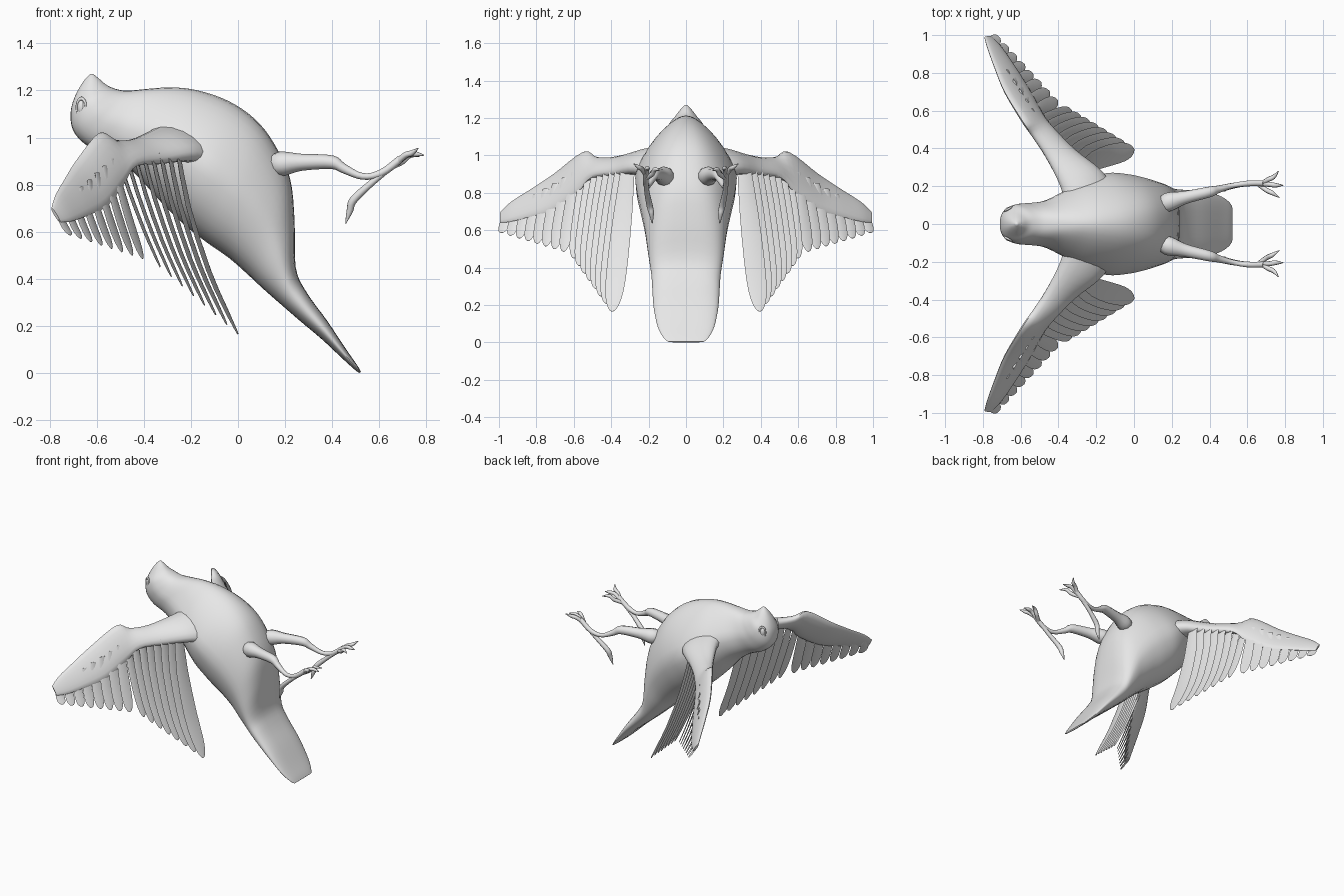
import bpy, bmesh, math
from mathutils import Vector as V

if "Cube" in bpy.data.objects:
    bpy.data.objects.remove(bpy.data.objects["Cube"])

grey = bpy.data.materials.new("plumage_grey")
grey.diffuse_color = (0.8, 0.8, 0.8, 1)
grey.use_nodes = True
grey.node_tree.nodes["Principled BSDF"].inputs["Base Color"].default_value = grey.diffuse_color


def catmull(p0, p1, p2, p3, t):
    return 0.5 * (2 * p1 + (p2 - p0) * t + (2 * p0 - 5 * p1 + 4 * p2 - p3) * t * t
                  + (3 * p1 - p0 - 3 * p2 + p3) * t ** 3)


def loft(name, sections, sides=16, steps=4, angle=50):
    """Skin smooth rings: (edge point, opposite point, side half-vector, squareness power, keel)."""
    sections = [tuple(s) + (1.0, 0.0)[len(s) - 3:] for s in sections]
    last = len(sections) - 1
    rings = []
    for i in range(last):
        quad = [sections[max(0, min(last, i + k))] for k in (-1, 0, 1, 2)]
        for s in range(steps):
            rings.append([catmull(*[q[j] for q in quad], s / steps) for j in range(5)])
    rings.append(list(sections[-1]))
    bm = bmesh.new()
    loops = []
    for a, b, side, power, keel in rings:
        mid, up = (a + b) / 2, (a - b) / 2
        loop = []
        for k in range(sides):
            ang = math.tau * k / sides
            c, s = math.cos(ang), math.sin(ang)
            s = math.copysign(abs(s) ** power, s) * (1 - keel * max(c, 0))
            loop.append(bm.verts.new(mid + up * c + side * s))
        loops.append(loop)
    for r0, r1 in zip(loops, loops[1:]):
        for k in range(sides):
            n = (k + 1) % sides
            bm.faces.new((r0[k], r0[n], r1[n], r1[k]))
    bm.faces.new(loops[0])
    bm.faces.new(loops[-1])
    bmesh.ops.recalc_face_normals(bm, faces=bm.faces)
    me = bpy.data.meshes.new(name)
    bm.to_mesh(me)
    bm.free()
    me.materials.append(grey)
    ob = bpy.data.objects.new(name, me)
    bpy.context.collection.objects.link(ob)
    bpy.context.view_layer.objects.active = ob
    for o in bpy.context.selected_objects:
        o.select_set(False)
    ob.select_set(True)
    bpy.ops.object.shade_smooth_by_angle(angle=math.radians(angle))
    return ob


def tube(name, points, radii, sides=10):
    """Tapered limb through a few points."""
    pts = [V(p) for p in points]
    secs = []
    for i, p in enumerate(pts):
        t = (pts[min(i + 1, len(pts) - 1)] - pts[max(i - 1, 0)]).normalized()
        u = t.cross(V((0, 1, 0))).normalized()
        secs.append((p + u * radii[i], p - u * radii[i], t.cross(u) * radii[i]))
    return loft(name, secs, sides)


def feather(name, base, tip, width_dir, half, bow):
    """Thin rounded blade, bowed towards the head."""
    axis = tip - base
    w = V(width_dir)
    w = (w - axis * (w.dot(axis) / axis.length_squared)).normalized()
    n = axis.cross(w).normalized()
    secs = []
    for t, f in ((0, .65), (.3, .9), (.65, 1), (.85, .9), (.95, .6), (.99, .28), (1, .05)):
        p = base + axis * t + V((-bow, 0, 0)) * math.sin(math.pi * t)
        secs.append((p + w * half * f, p - w * half * f, n * 0.006 * (1 - .6 * t)))
    return loft(name, secs, 8, 2)


# Body from beak to tail: belly x, z, back x, z, half width, squareness power, keel
body = [(-.615, 1.27, -.627, 1.27, .006, 1, 0), (-.59, 1.25, -.655, 1.24, .03, .9, .1),
        (-.56, 1.225, -.69, 1.18, .063, .85, .2), (-.53, 1.21, -.71, 1.11, .095, .8, .2),
        (-.49, 1.20, -.70, 1.03, .108, .8, .2), (-.45, 1.20, -.64, .965, .112, .8, .2),
        (-.38, 1.207, -.54, .92, .125, .85, .25), (-.28, 1.213, -.44, .85, .175, 1, .33),
        (-.17, 1.20, -.34, .74, .235, 1.02, .33), (-.04, 1.155, -.24, .64, .27, .95, .32),
        (.07, 1.08, -.14, .56, .264, .85, .25), (.15, .98, -.04, .49, .245, .8, .2),
        (.22, .83, .04, .42, .222, .75, .15), (.24, .65, .11, .355, .205, .65, .1),
        (.245, .45, .19, .285, .186, .6, .05), (.29, .345, .265, .22, .18, .6, 0),
        (.38, .22, .36, .14, .172, .6, 0), (.46, .10, .445, .06, .15, .6, 0),
        (.505, .035, .495, .015, .12, .7, 0), (.522, .006, .515, 0, .095, .7, 0)]
loft("body", [(V((a, 0, b)), V((c, 0, d)), V((0, w, 0)), p, k) for a, b, c, d, w, p, k in body],
     32, 4)

# Wing sections: leading edge, trailing edge, half thickness
wing = [((-.36, .08, 1.03), (-.08, .14, .88), .09), ((-.39, .20, 1.01), (-.17, .28, .92), .058),
        ((-.47, .36, .98), (-.31, .39, .90), .042), ((-.54, .47, .985), (-.43, .51, .88), .034),
        ((-.59, .545, 1.02), (-.485, .58, .80), .03), ((-.685, .70, .905), (-.555, .71, .71), .024),
        ((-.735, .82, .825), (-.635, .84, .67), .018), ((-.775, .93, .755), (-.705, .94, .645), .013),
        ((-.792, .99, .70), (-.755, .992, .64), .007)]

for s, label in ((-1, "near"), (1, "far")):
    def m(p):
        return V((p[0], p[1] * s, p[2]))

    # Wing arm and hand
    secs = []
    for i, (a, b, t) in enumerate(wing):
        span = m(wing[min(i + 1, 8)][0]) - m(wing[max(i - 1, 0)][0])
        n = span.cross(m(a) - m(b)).normalized()
        secs.append((m(a), m(b), n * t))
    loft("wing_" + label, secs, 16, 4)

    # Inner and outer flight feathers
    for i in range(8):
        t = i / 7
        feather(f"inner_feather_{label}_{i}",
                m((-.255, .31, .94)).lerp(m((-.51, .54, .92)), t),
                m((0, .395, .165)).lerp(m((-.33, .60, .45)), t),
                m((-.2, 1, 0)), .056 - .02 * t, .04 - .03 * t)
        feather(f"outer_feather_{label}_{i}",
                m((-.53, .59, .91)).lerp(m((-.765, .955, .70)), t),
                m((-.405, .655, .485)).lerp(m((-.71, .985, .585)), t),
                m((-.3, .8, -.3)), .038 - .008 * t, .008)

    # Thigh and shank
    tube("leg_" + label,
         [m(p) for p in ((.12, .08, .88), (.18, .115, .888), (.27, .14, .895), (.40, .17, .895),
                         (.45, .185, .868), (.53, .205, .835), (.61, .215, .85), (.69, .215, .91))],
         (.025, .052, .036, .029, .02, .014, .016, .016))
    # Hind toe
    tube("hind_toe_" + label,
         [m(p) for p in ((.66, .215, .885), (.57, .21, .81), (.49, .195, .735), (.475, .185, .69),
                         (.457, .18, .635))], (.014, .014, .017, .014, .002))
    # Front toes
    for i, path in enumerate((((.67, .21, .89), (.71, .235, .925), (.74, .25, .935), (.765, .28, .955)),
                              ((.67, .21, .89), (.715, .21, .925), (.75, .205, .93), (.79, .205, .925)),
                              ((.66, .21, .88), (.70, .18, .90), (.73, .165, .925), (.77, .14, .92)))):
        tube(f"front_toe_{label}_{i}", [m(p) for p in path], (.013, .013, .012, .002), 8)

    # Eye with a raised lid ring
    bpy.ops.mesh.primitive_uv_sphere_add(segments=16, ring_count=10, radius=1,
                                         location=(-.665, .074 * s, 1.128))
    eye = bpy.context.object
    eye.name = "eye_" + label
    eye.scale = (.018, .016, .03)
    eye.rotation_euler = (0, 0, s * .5)
    bpy.ops.object.shade_smooth()
    eye.data.materials.append(grey)
    bpy.ops.mesh.primitive_torus_add(major_segments=20, minor_segments=8, major_radius=.028,
                                     minor_radius=.006, location=(-.665, .08 * s, 1.128),
                                     rotation=(math.pi / 2, 0, s * .5))
    lid = bpy.context.object
    lid.name = "eyelid_" + label
    lid.scale = (.8, 1.35, 1)
    bpy.ops.object.shade_smooth()
    lid.data.materials.append(grey)
